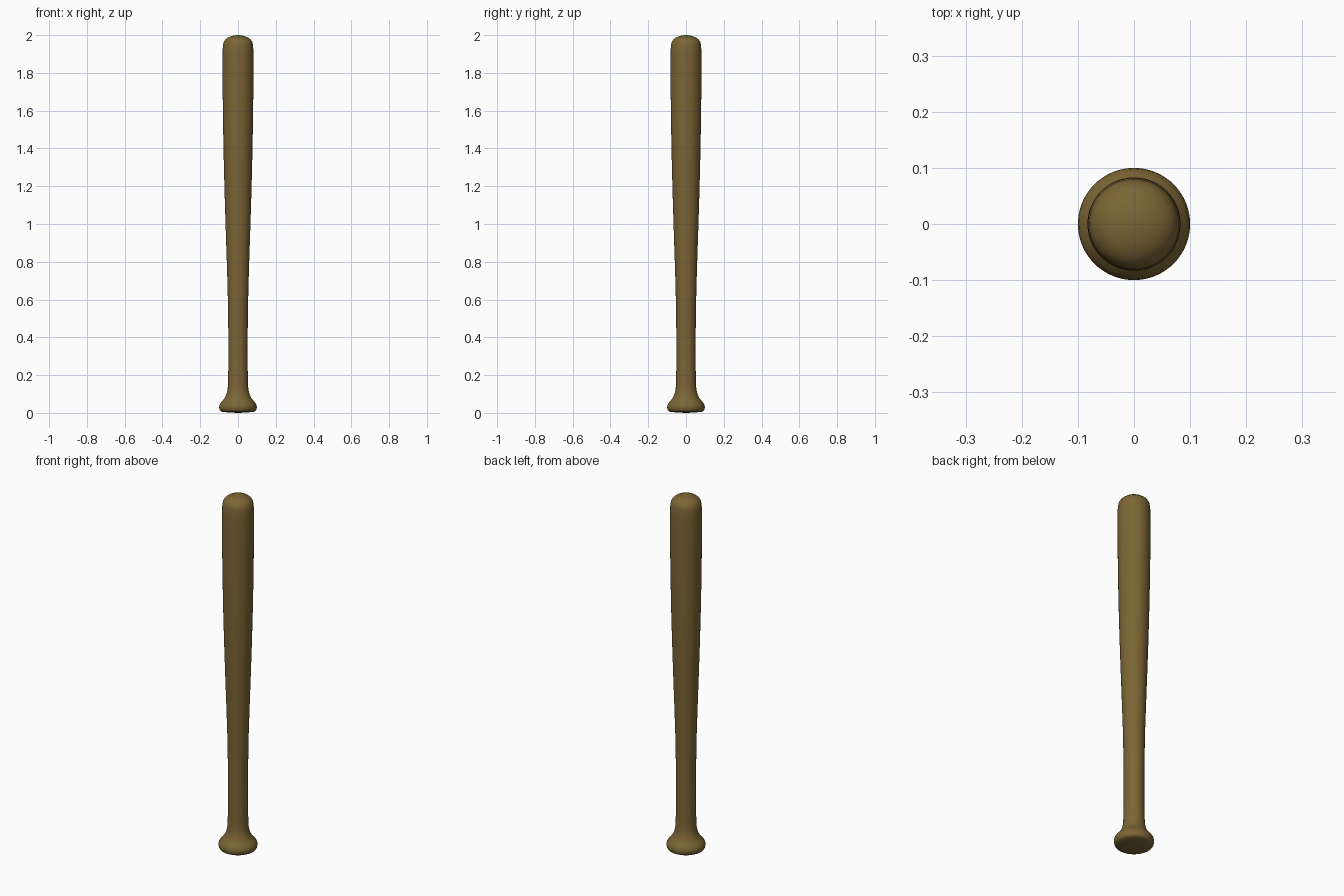
import bpy, bmesh, math

if "Cube" in bpy.data.objects:
    bpy.data.objects.remove(bpy.data.objects["Cube"])

# Lathe profile (radius, height): knob, handle, taper, barrel, domed end
PROFILE = [
    (0.0, 0.0), (0.05, 0.002), (0.085, 0.006), (0.093, 0.010), (0.098, 0.018),
    (0.100, 0.030), (0.098, 0.042), (0.091, 0.054), (0.080, 0.066),
    (0.070, 0.080), (0.062, 0.097), (0.057, 0.115), (0.054, 0.135),
    (0.0525, 0.18), (0.051, 0.25), (0.051, 0.40), (0.0525, 0.52),
    (0.055, 0.66), (0.060, 0.82), (0.066, 1.00), (0.0715, 1.18),
    (0.0755, 1.34), (0.079, 1.52), (0.081, 1.68), (0.083, 1.82),
    (0.082, 1.90), (0.080, 1.945), (0.076, 1.963), (0.067, 1.977),
    (0.052, 1.988), (0.034, 1.995), (0.016, 1.999), (0.0, 2.0),
]
SIDES = 64


def lathe(name, profile, sides):
    bm = bmesh.new()
    verts = [bm.verts.new((r, 0, z)) for r, z in profile]
    edges = [bm.edges.new(pair) for pair in zip(verts, verts[1:])]
    bmesh.ops.spin(bm, geom=verts + edges, axis=(0, 0, 1), cent=(0, 0, 0),
                   angle=2 * math.pi, steps=sides, use_merge=True)
    bmesh.ops.remove_doubles(bm, verts=bm.verts, dist=1e-5)
    bmesh.ops.recalc_face_normals(bm, faces=bm.faces)
    mesh = bpy.data.meshes.new(name)
    bm.to_mesh(mesh)
    bm.free()
    obj = bpy.data.objects.new(name, mesh)
    bpy.context.collection.objects.link(obj)
    return obj


# Bat body
bat = lathe("baseball_bat", PROFILE, SIDES)
wood = bpy.data.materials.new("wood")
wood.diffuse_color = (0.20, 0.13, 0.035, 1)
wood.use_nodes = True
wood.node_tree.nodes["Principled BSDF"].inputs["Base Color"].default_value = wood.diffuse_color
bat.data.materials.append(wood)

bpy.context.view_layer.objects.active = bat
bat.select_set(True)
bpy.ops.object.shade_smooth_by_angle(angle=math.radians(40))
